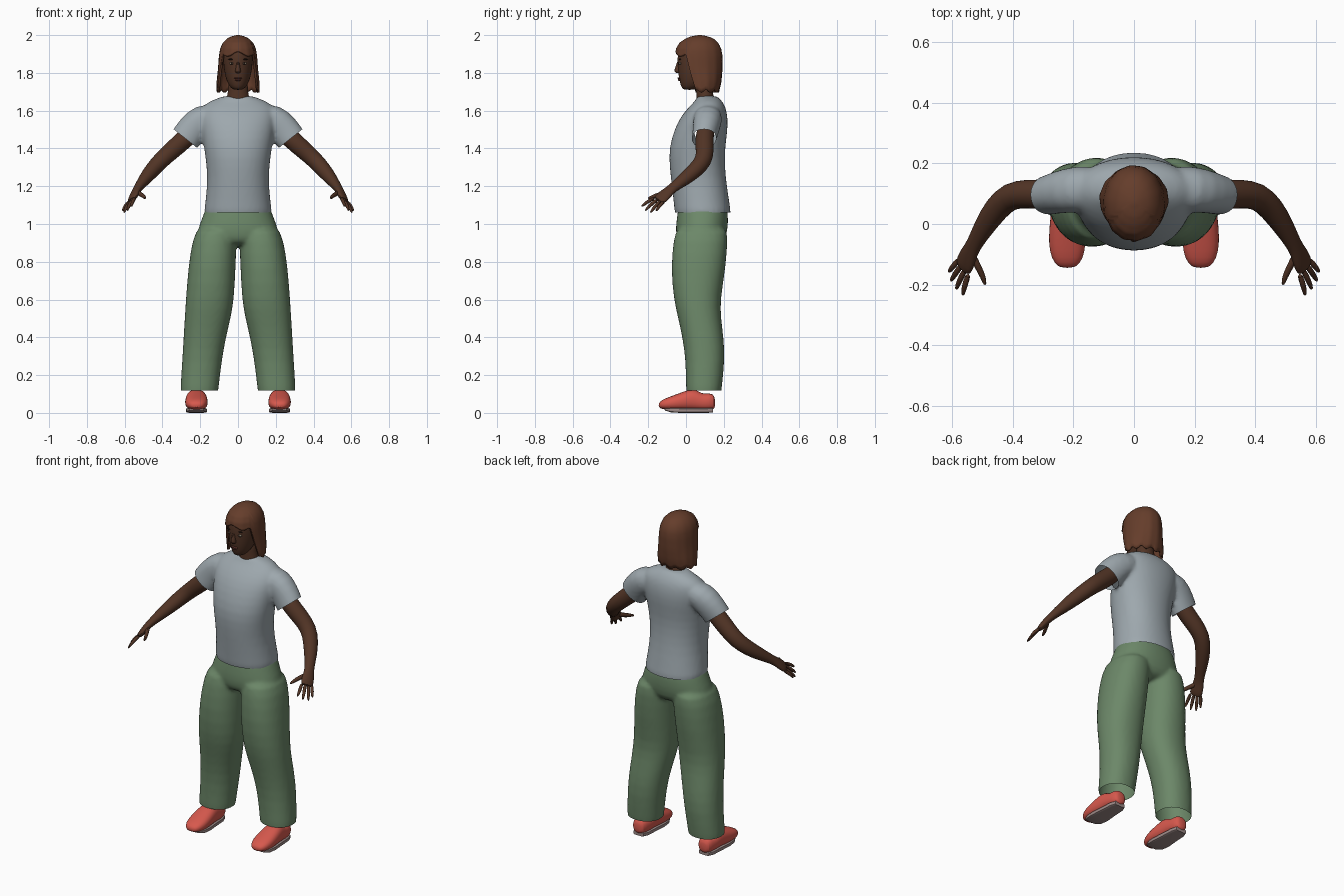
import bpy, bmesh, math
from mathutils import Vector as V

if "Cube" in bpy.data.objects:
    bpy.data.objects.remove(bpy.data.objects["Cube"])


def material(name, rgb):
    m = bpy.data.materials.new(name)
    m.diffuse_color = (*rgb, 1)
    m.use_nodes = True
    m.node_tree.nodes["Principled BSDF"].inputs["Base Color"].default_value = m.diffuse_color
    return m


SHIRT = material("grey_cloth", (.34, .39, .42))
TROUSER = material("green_cloth", (.15, .245, .14))
SHOE = material("red_shoe", (.68, .10, .075))
SOLE = material("grey_sole", (.33, .25, .24))
SKIN = material("brown_skin", (.085, .035, .019))
HAIR = material("brown_hair", (.13, .047, .024))
EYE = material("eye_tone", (.22, .18, .13))
DARK = material("dark_brown", (.02, .01, .007))
LIP = material("lip_tone", (.11, .033, .024))


def add_loft(bm, rings, n=20, power=2.0):
    """Skin a stack of superellipse rings (centre, u axis, v axis), capped."""
    def se(t):
        return math.copysign(abs(t) ** (2 / power), t)
    loops = []
    for c, u, v in rings:
        loops.append([bm.verts.new(c + u * se(math.cos(a)) + v * se(math.sin(a)))
                      for a in (2 * math.pi * i / n for i in range(n))])
    for a, b in zip(loops, loops[1:]):
        for i in range(n):
            j = (i + 1) % n
            bm.faces.new((a[i], a[j], b[j], b[i]))
    bm.faces.new(loops[0])
    bm.faces.new(loops[-1])


def stack(rows):
    """Horizontal rings from (z, x0, x1, y0, y1)."""
    return [(V(((x0 + x1) / 2, (y0 + y1) / 2, z)), V(((x1 - x0) / 2, 0, 0)),
             V((0, (y1 - y0) / 2, 0))) for z, x0, x1, y0, y1 in rows]


def centred(rows):
    return stack([(z, -r, r, y0, y1) for z, r, y0, y1 in rows])


def tube(rows, side):
    """Rings square to a path from (point, radius along side, other radius)."""
    pts = [V(r[0]) for r in rows]
    out = []
    for i, (_, ru, rv) in enumerate(rows):
        t = (pts[min(i + 1, len(pts) - 1)] - pts[max(i - 1, 0)]).normalized()
        u = (side - t * side.dot(t)).normalized()
        out.append((pts[i], u * ru, t.cross(u) * rv))
    return out


def make(name, bm, mat, mirror=False, subsurf=1):
    bmesh.ops.recalc_face_normals(bm, faces=bm.faces[:])
    me = bpy.data.meshes.new(name)
    bm.to_mesh(me)
    bm.free()
    me.materials.append(mat)
    ob = bpy.data.objects.new(name, me)
    bpy.context.collection.objects.link(ob)
    if mirror:
        ob.modifiers.new("mirror", 'MIRROR').use_mirror_merge = False
    if subsurf:
        ob.modifiers.new("subsurf", 'SUBSURF').levels = subsurf
    return ob


def lofted(name, mat, *lofts, mirror=False, n=16, power=2.0, subsurf=1):
    bm = bmesh.new()
    for rings in lofts:
        add_loft(bm, rings, n, power)
    return make(name, bm, mat, mirror, subsurf)


def blob(name, mat, c, r, mirror=False):
    bm = bmesh.new()
    bmesh.ops.create_uvsphere(bm, u_segments=14, v_segments=8, radius=1)
    for v in bm.verts:
        v.co = V([c[i] + v.co[i] * r[i] for i in range(3)])
    return make(name, bm, mat, mirror, 0)


def sew(ob, cuts):
    """Fuse overlapping parts into one cloth, then trim open hems."""
    m = ob.modifiers.new("fuse", 'REMESH')
    m.mode, m.voxel_size = 'VOXEL', .011
    m = ob.modifiers.new("soften", 'SMOOTH')
    m.factor, m.iterations = .5, 4
    dg = bpy.context.evaluated_depsgraph_get()
    me = bpy.data.meshes.new_from_object(ob.evaluated_get(dg))
    mat = ob.data.materials[0]
    ob.modifiers.clear()
    ob.data = me
    me.materials.clear()
    me.materials.append(mat)
    bm = bmesh.new()
    bm.from_mesh(me)
    for co, no, zone in cuts:
        co, no = V(co), V(no)
        fs = [f for f in bm.faces if zone(f.calc_center_median())]
        es = {e for f in fs for e in f.edges}
        vs = {v for f in fs for v in f.verts}
        bmesh.ops.bisect_plane(bm, geom=[*vs, *es, *fs], plane_co=co, plane_no=no)
        gone = [f for f in bm.faces if zone(f.calc_center_median())
                and (f.calc_center_median() - co).dot(no) > 0]
        bmesh.ops.delete(bm, geom=gone, context='FACES')
    bm.to_mesh(me)
    bm.free()


# shirt: body and two sleeves
torso = centred([(1.02, .182, -.058, .242), (1.06, .182, -.06, .24), (1.2, .163, -.076, .217),
                 (1.3, .166, -.088, .207), (1.4, .18, -.092, .207), (1.5, .195, -.063, .222),
                 (1.57, .205, -.028, .222), (1.62, .192, .015, .21), (1.648, .155, .045, .193),
                 (1.665, .11, .055, .178), (1.68, .072, .058, .162)])
right = [((.1, .12, 1.575), .07, .06), ((.19, .115, 1.56), .078, .082),
         ((.245, .105, 1.50), .07, .083), ((.278, .095, 1.452), .064, .081),
         ((.315, .085, 1.405), .062, .08)]
left = [((-p[0], p[1], p[2]), a, b) for p, a, b in right]
Y = V((0, 1, 0))
shirt = lofted("shirt", SHIRT, torso, tube(right, Y), tube(left, Y), n=24, power=2.15)
sew(shirt, [((0, 0, 1.06), (0, 0, -1), lambda c: c.z < 1.2),
            ((.278, 0, 1.452), (.62, 0, -.78), lambda c: c.x > .197 and c.z > 1.3),
            ((-.278, 0, 1.452), (-.62, 0, -.78), lambda c: c.x < -.197 and c.z > 1.3)])

# trousers: hips and two legs
hips = centred([(1.11, .165, -.04, .21), (1.07, .176, -.043, .222), (1.0, .205, -.055, .225),
                (.93, .225, -.055, .215), (.88, .2, -.03, .18)])
leg = [(1.0, .01, .207, -.05, .22), (.92, .006, .242, -.066, .222), (.77, .012, .264, -.082, .212),
       (.6, .02, .277, -.066, .182), (.5, .038, .283, -.042, .186), (.4, .063, .289, -.02, .2),
       (.28, .085, .296, -.002, .207), (.12, .104, .306, 0, .188), (.07, .106, .307, 0, .186)]
other = [(z, -x1, -x0, y0, y1) for z, x0, x1, y0, y1 in leg]
trousers = lofted("trousers", TROUSER, hips, stack(leg), stack(other), n=24, power=2.2)
sew(trousers, [((0, 0, .118), (0, 0, -1), lambda c: c.z < .3),
               ((0, 0, 1.09), (0, 0, 1), lambda c: c.z > 1.0)])

# shoes and soles, lofted from toe to heel


def shoe_rings(rows):
    return [(V((.22, y, (a + b) / 2)), V((r, 0, 0)), V((0, 0, (b - a) / 2))) for y, a, b, r in rows]


lofted("shoes", SHOE, shoe_rings([
    (-.145, .03, .05, .022), (-.13, .02, .068, .044), (-.09, .014, .085, .06),
    (-.04, .012, .103, .062), (.01, .012, .122, .058), (.05, .012, .128, .053),
    (.085, .012, .1, .05), (.12, .012, .105, .046), (.145, .016, .1, .038),
    (.154, .03, .075, .02)]), mirror=True, power=2.4)
lofted("soles", SOLE, shoe_rings([
    (-.11, .012, .026, .036), (-.08, .003, .026, .052), (-.03, 0, .026, .056),
    (.04, 0, .026, .05), (.11, 0, .026, .046), (.142, .002, .026, .034)]),
    mirror=True, power=5, subsurf=0)

# arms, hands and fingers
W = V((.51, .79, -.34))
arm = tube([((.2, .11, 1.53), .045, .05), ((.28, .096, 1.45), .05, .052),
            ((.35, .1, 1.39), .049, .049), ((.41, .095, 1.335), .046, .045),
            ((.455, .05, 1.285), .044, .042), ((.495, -.01, 1.235), .036, .034),
            ((.53, -.072, 1.19), .026, .022), ((.545, -.1, 1.165), .034, .02),
            ((.556, -.128, 1.14), .039, .018), ((.566, -.15, 1.12), .036, .013)], W)
tips = [(.565, -.238, 1.09), (.587, -.218, 1.068), (.605, -.19, 1.056), (.612, -.16, 1.066)]
fingers = []
for i, tip in enumerate(tips):
    base = V((.56, -.138, 1.13)) + W * (-.03 + .02 * i)
    mid = base.lerp(V(tip), .55) + V((.004, -.004, .004))
    fingers.append(tube([(base, .011, .011), (mid, .0105, .0105), (V(tip), .006, .006)], W))
thumb = tube([((.537, -.095, 1.17), .016, .014), ((.512, -.145, 1.155), .013, .012),
              ((.497, -.175, 1.145), .011, .01), ((.49, -.203, 1.135), .006, .006)], W)
lofted("arms", SKIN, arm, mirror=True)
lofted("fingers", SKIN, *fingers, thumb, mirror=True, n=8)

# neck, head and face
lofted("neck", SKIN, centred([(1.63, .07, .05, .16), (1.67, .06, .055, .148),
                              (1.71, .052, .055, .14), (1.79, .054, .05, .14)]))
lofted("head", SKIN, centred([
    (1.71, .022, -.012, .05), (1.722, .04, -.024, .075), (1.75, .058, -.033, .115),
    (1.79, .07, -.041, .145), (1.84, .077, -.044, .16), (1.89, .08, -.047, .168),
    (1.94, .074, -.036, .158), (1.975, .045, 0, .125)]), n=24)
lofted("nose", SKIN, centred([(1.797, .012, -.052, -.02), (1.808, .018, -.064, -.02),
                              (1.825, .012, -.06, -.02), (1.87, .007, -.045, -.02)]), n=10)
blob("eyes", EYE, (.033, -.031, 1.85), (.014, .008, .0065), True)
blob("irises", DARK, (.033, -.0365, 1.85), (.005, .004, .0055), True)
blob("eyebrows", DARK, (.034, -.032, 1.872), (.019, .006, .0035), True)
blob("upper_lip", LIP, (0, -.036, 1.772), (.022, .009, .005))
blob("lower_lip", LIP, (0, -.034, 1.763), (.018, .009, .006))

# bobbed hair: a dome with a raised fringe over the face
PROFILE = [(2.0, .008, .065, .08), (1.993, .038, .025, .12), (1.98, .06, -.005, .148),
           (1.96, .08, -.034, .17), (1.93, .094, -.052, .186), (1.89, .101, -.058, .193),
           (1.82, .106, -.05, .193), (1.75, .113, -.025, .187), (1.68, .114, -.005, .17)]


def profile_at(z):
    for a, b in zip(PROFILE, PROFILE[1:]):
        if z >= b[0]:
            t = (a[0] - z) / (a[0] - b[0])
            return [p + (q - p) * t for p, q in zip(a, b)]
    return PROFILE[-1]


bm = bmesh.new()
N, ROWS = 56, 18
cols = []
for i in range(N):
    a = 2 * math.pi * i / N
    d = min(a, 2 * math.pi - a)                     # angle away from the face
    k = min(max((d - 1.0) / .22, 0), 1)
    low = (1.9 + .012 * math.cos(5 * a)) * (1 - k) + (1.703 + .008 * math.sin(11 * a)) * k
    col = []
    for j in range(ROWS + 1):
        z = 2.0 + (low - 2.0) * (j / ROWS) ** 1.5
        _, r, y0, y1 = profile_at(z)
        lock = 1 + .012 * math.sin(14 * a) * j / ROWS
        col.append(bm.verts.new((r * lock * math.sin(a),
                                 (y0 + y1) / 2 - (y1 - y0) / 2 * lock * math.cos(a), z)))
    cols.append(col)
for i in range(N):
    p, q = cols[i], cols[(i + 1) % N]
    for j in range(ROWS):
        bm.faces.new((p[j], p[j + 1], q[j + 1], q[j]))
bm.faces.new([c[0] for c in cols])
hair = make("hair", bm, HAIR, subsurf=0)
m = hair.modifiers.new("thickness", 'SOLIDIFY')
m.thickness, m.offset = .012, -1

# smooth shading everywhere, keeping real corners crisp
for ob in bpy.context.collection.objects:
    ob.select_set(True)
    bpy.context.view_layer.objects.active = ob
bpy.ops.object.shade_smooth_by_angle(angle=math.radians(45))
